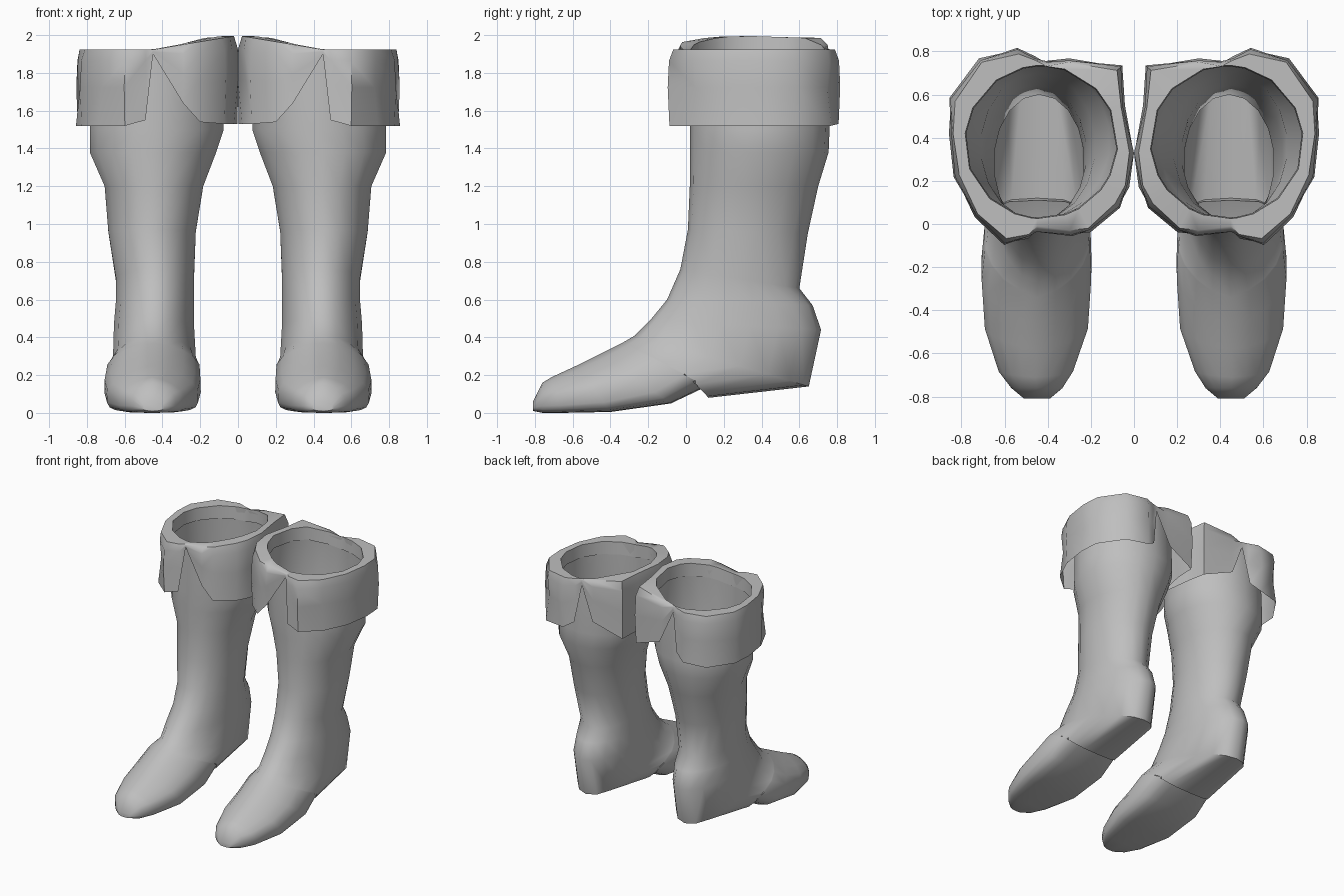
import bpy, bmesh, math

if "Cube" in bpy.data.objects:
    bpy.data.objects.remove(bpy.data.objects["Cube"])

grey = bpy.data.materials.new("plain_grey")
grey.diffuse_color = (0.52, 0.52, 0.52, 1)
grey.use_nodes = True
grey.node_tree.nodes["Principled BSDF"].inputs["Base Color"].default_value = grey.diffuse_color


def loft(name, rings, side, cap_end=False, angle=50):
    """Join closed rings of equal length; side = 1 or -1 mirrors in x."""
    bm = bmesh.new()
    rows = [[bm.verts.new((side * x, y, z)) for x, y, z in r] for r in rings]
    n = len(rows[0])
    for a, b in zip(rows, rows[1:]):
        for i in range(n):
            j = (i + 1) % n
            bm.faces.new((a[i], a[j], b[j], b[i]))
    if cap_end:
        bm.faces.new(rows[-1])
    bmesh.ops.recalc_face_normals(bm, faces=bm.faces)
    me = bpy.data.meshes.new(name)
    bm.to_mesh(me)
    bm.free()
    me.materials.append(grey)
    ob = bpy.data.objects.new(name, me)
    bpy.context.collection.objects.link(ob)
    bpy.ops.object.select_all(action='DESELECT')
    ob.select_set(True)
    bpy.context.view_layer.objects.active = ob
    bpy.ops.object.shade_smooth_by_angle(angle=math.radians(angle))
    return ob


# Boot sections: front y,z / back y,z / inner x, outer x / squareness of back / heel drop
SECTIONS = [
    (0.025, 1.92, 0.735, 1.92, 0.07, 0.79, 1.0, 0),
    (0.02, 1.50, 0.76, 1.50, 0.07, 0.79, 1.0, 0),
    (0.02, 1.38, 0.755, 1.38, 0.11, 0.79, 1.0, 0),
    (0.02, 1.20, 0.70, 1.20, 0.18, 0.71, 1.0, 0),
    (0.01, 0.97, 0.645, 0.95, 0.22, 0.69, 1.0, 0),
    (-0.03, 0.76, 0.60, 0.66, 0.23, 0.65, 1.0, 0),
    (-0.10, 0.60, 0.67, 0.57, 0.23, 0.65, 1.0, 0),
    (-0.19, 0.49, 0.715, 0.44, 0.23, 0.66, 1.0, 0),
    (-0.27, 0.41, 0.65, 0.14, 0.22, 0.665, 0.95, 0),
    (-0.33, 0.375, 0.12, 0.14, 0.205, 0.69, 0.65, 0.06),
    (-0.34, 0.37, 0.11, 0.14, 0.20, 0.695, 0.6, 0),
    (-0.46, 0.31, -0.08, 0.05, 0.195, 0.71, 0.5, 0),
    (-0.58, 0.25, -0.40, 0.005, 0.21, 0.695, 0.45, 0),
    (-0.71, 0.19, -0.66, 0.00, 0.28, 0.63, 0.45, 0),
    (-0.76, 0.16, -0.76, 0.00, 0.33, 0.57, 0.5, 0),
    (-0.81, 0.06, -0.81, 0.01, 0.39, 0.51, 0.8, 0),
]


def section(fy, fz, by, bz, xi, xo, sq, drop, n=18):
    ring = []
    for i in range(n):
        a = 2 * math.pi * i / n
        c, s = math.cos(a), math.sin(a)
        e = sq if c < 0 else 1.0
        u = math.copysign(abs(c) ** e, c)
        v = math.copysign(abs(s) ** e, s)
        t = ((1 - u) / 2) ** (0.5 + 0.5 * sq)     # widest point sits low on the foot
        z = fz + (bz - fz) * t - drop * max(0.0, (t - 0.75) / 0.25)
        ring.append(((xi + xo) / 2 + v * (xo - xi) / 2, fy + (by - fy) * t, z))
    return ring


# Cuff outline x, y and hem height, with a slit at front and back
HEM = [
    (0.45, -0.03, 1.90), (0.49, -0.07, 1.55), (0.60, -0.09, 1.52),
    (0.74, 0.03, 1.52), (0.83, 0.22, 1.52), (0.86, 0.42, 1.52),
    (0.85, 0.58, 1.52), (0.72, 0.77, 1.52), (0.54, 0.81, 1.53),
    (0.46, 0.78, 1.58), (0.41, 0.75, 1.88), (0.30, 0.77, 1.62),
    (0.06, 0.73, 1.53), (0.04, 0.55, 1.54), (0.00, 0.33, 1.53),
    (0.02, 0.17, 1.53), (0.07, 0.08, 1.53), (0.20, -0.04, 1.54),
    (0.29, -0.05, 1.64),
]
CX, CY = 0.43, 0.37


def rim_height(x):
    return 1.925 + 0.07 * max(0.0, 1 - x / 0.44)


def cuff_ring(scale, height, ripple=0.0):
    """height 0 = hem, 1 = folded top edge, which lifts towards the inner side"""
    ring = []
    for i, (x, y, hem) in enumerate(HEM):
        k = scale + ripple * (-1) ** i
        px = max(0.0, CX + (x - CX) * k)
        ring.append((px, CY + (y - CY) * k, hem + (rim_height(x) - hem) * height))
    return ring


def opening_ring(radius, drop):
    """Round mouth of the boot, below the rim by drop"""
    ring = []
    for x, y, _ in HEM:
        a = math.atan2(y - CY, x - CX)
        ring.append((CX + radius * math.cos(a), CY + 0.01 + radius * math.sin(a),
                     rim_height(x) - drop))
    return ring


for side, label in ((1, "right"), (-1, "left")):
    loft(label + "_boot", [section(*s) for s in SECTIONS], side, cap_end=True)
    # Folded fabric: mouth, rolled rim, pleated outside, hem
    loft(label + "_cuff", [
        opening_ring(0.35, 0.1), opening_ring(0.355, 0.0), cuff_ring(0.95, 1.0),
        cuff_ring(0.985, 0.85, 0.015), cuff_ring(0.98, 0.5, 0.035),
        cuff_ring(0.995, 0.0)], side, angle=60)
